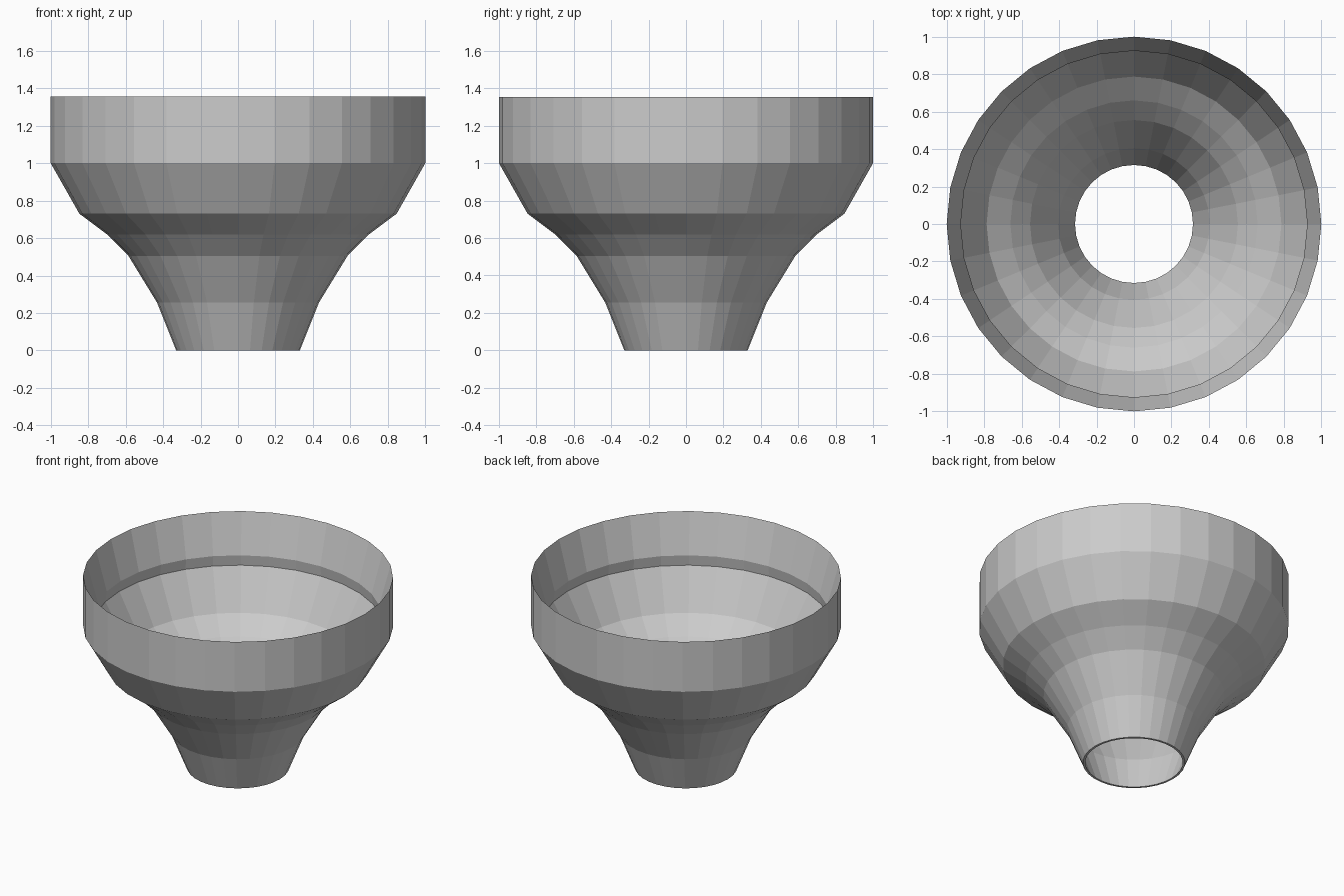
import bpy, bmesh
from math import sin, cos, pi

if "Cube" in bpy.data.objects:
    bpy.data.objects.remove(bpy.data.objects["Cube"])

SIDES = 32

# Closed wall section (radius, height): outside going up, then inside going down
profile = [
    (0.33, 0.0), (0.432, 0.255), (0.585, 0.505), (0.70, 0.62),
    (0.847, 0.73), (1.0, 1.0), (1.0, 1.355),
    # inner lip, small undercut, then the inside of the funnel
    (0.925, 1.075), (0.935, 1.0), (0.787, 0.73), (0.66, 0.62),
    (0.555, 0.505), (0.405, 0.255), (0.315, 0.0),
]


def lathe(name, section, sides):
    bm = bmesh.new()
    rings = []
    for r, z in section:
        rings.append([bm.verts.new((r * cos(2 * pi * i / sides),
                                    r * sin(2 * pi * i / sides), z))
                      for i in range(sides)])
    for k, a in enumerate(rings):
        b = rings[(k + 1) % len(rings)]
        for i in range(sides):
            j = (i + 1) % sides
            bm.faces.new((a[i], a[j], b[j], b[i]))
    bmesh.ops.recalc_face_normals(bm, faces=bm.faces)
    mesh = bpy.data.meshes.new(name)
    bm.to_mesh(mesh)
    bm.free()
    obj = bpy.data.objects.new(name, mesh)
    bpy.context.collection.objects.link(obj)
    return obj


# Hollow funnel, flat shaded
lathe("funnel", profile, SIDES)
